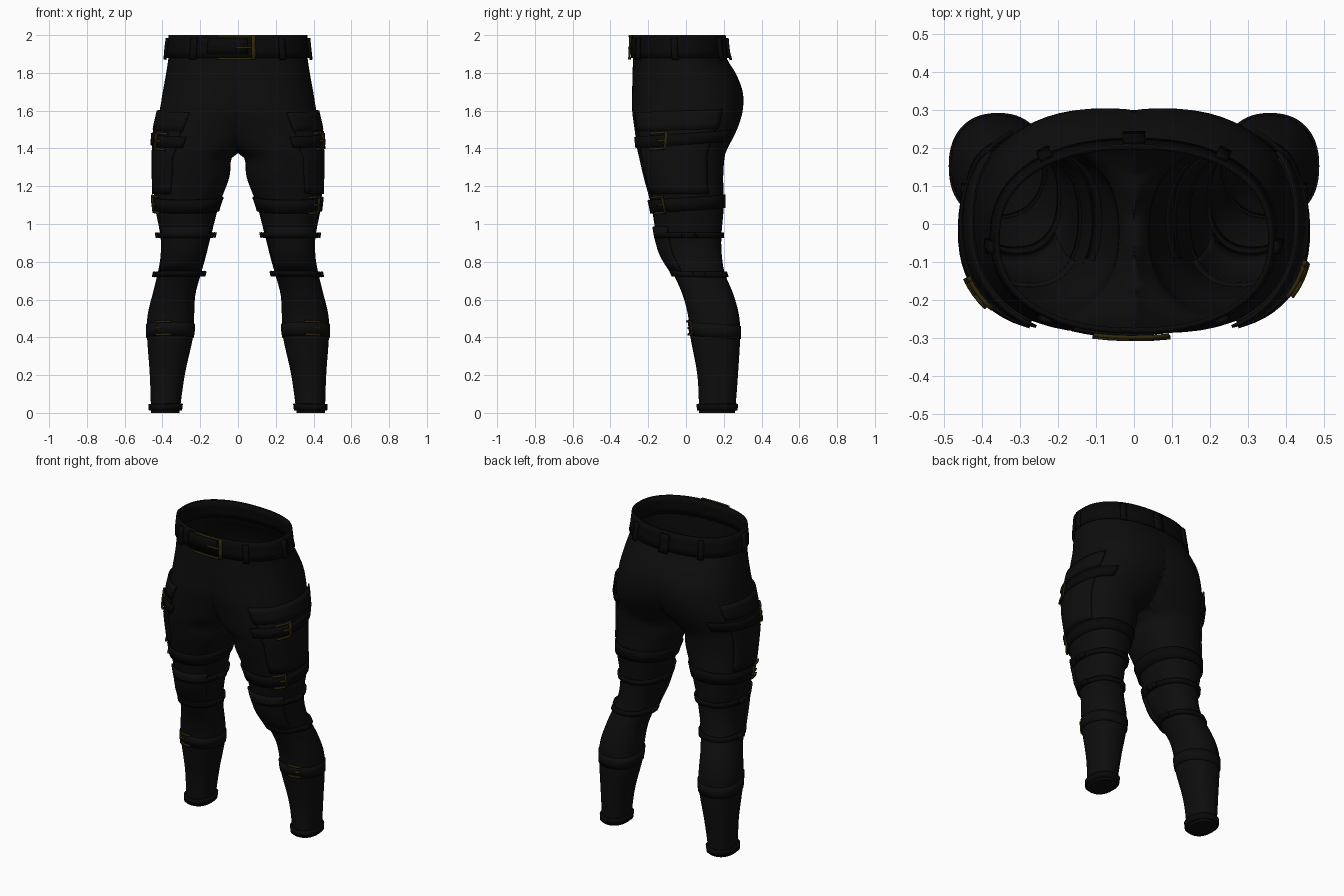
import bpy, bmesh, math

if "Cube" in bpy.data.objects:
    bpy.data.objects.remove(bpy.data.objects["Cube"])


def material(name, rgb):
    m = bpy.data.materials.new(name)
    m.use_nodes = True
    m.diffuse_color = (*rgb, 1)
    bsdf = m.node_tree.nodes["Principled BSDF"]
    bsdf.inputs["Base Color"].default_value = (*rgb, 1)
    bsdf.inputs["Roughness"].default_value = 0.8
    return m


CLOTH = material("black cloth", (0.004, 0.004, 0.004))
LEATHER = material("black leather", (0.0025, 0.0025, 0.0025))
BRASS = material("dark brass", (0.03, 0.021, 0.003))

# Half-body sections: height, inner x, outer x, front y, back y
SECTIONS = [
    (0.0, .31, .46, .07, .26),
    (.2, .282, .467, .06, .275),
    (.42, .235, .482, .02, .287),
    (.52, .232, .478, .01, .28),
    (.63, .225, .452, -.02, .25),
    (.74, .195, .425, -.07, .205),
    (.83, .17, .41, -.125, .19),
    (.93, .145, .41, -.155, .187),
    (1.1, .10, .44, -.185, .20),
    (1.25, .045, .445, -.225, .197),
    (1.36, .028, .445, -.25, .205),
    (1.39, -.035, .445, -.258, .215),
    (1.5, -.14, .437, -.272, .27),
    (1.6, -.22, .415, -.285, .3),
    (1.7, -.29, .398, -.285, .3),
    (1.8, -.36, .38, -.283, .262),
    (1.88, -.368, .368, -.28, .215),
    (2.0, -.355, .355, -.275, .198),
]


def section(z):
    """Smoothly interpolate the section table at height z."""
    last = len(SECTIONS) - 1
    i = 0
    while i < last - 1 and SECTIONS[i + 1][0] <= z:
        i += 1

    def slope(k, c):
        a, b = SECTIONS[max(k - 1, 0)], SECTIONS[min(k + 1, last)]
        return (b[c] - a[c]) / (b[0] - a[0])

    p, q = SECTIONS[i], SECTIONS[i + 1]
    h = q[0] - p[0]
    t = min(max((z - p[0]) / h, 0), 1)
    s = t * t * (3 - 2 * t)
    return [p[c] + (q[c] - p[c]) * s
            + h * t * (1 - t) * ((1 - t) * slope(i, c) - t * slope(i + 1, c))
            for c in range(1, 5)]


def point(z, angle, off=0.0, side=1, tilt=0.0):
    """Point on the garment: angle 0 faces outward, -90 faces the front."""
    inner, outer, front, back = section(z)
    cx, cy = (inner + outer) / 2, (front + back) / 2
    c, s = math.cos(math.radians(angle)), math.sin(math.radians(angle))

    def power(v):
        return math.copysign(abs(v) ** 0.88, v)

    x = cx + ((outer - inner) / 2 + off) * power(c)
    y = cy + ((back - front) / 2 + off) * power(s)
    return (x * side, y, z + tilt * s)


def finish(name, bm, mat):
    mesh = bpy.data.meshes.new(name)
    bm.to_mesh(mesh)
    bm.free()
    mesh.materials.append(mat)
    ob = bpy.data.objects.new(name, mesh)
    bpy.context.collection.objects.link(ob)
    bpy.ops.object.select_all(action="DESELECT")
    ob.select_set(True)
    bpy.context.view_layer.objects.active = ob
    bpy.ops.object.shade_smooth_by_angle(angle=math.radians(40))
    return ob


def add_grid(bm, z0, z1, a0, a1, off, side=1, tilt=0.0):
    """Add a surface-hugging patch; a full turn closes on itself."""
    rows = max(1, round((z1 - z0) / 0.04))
    cols = max(2, round((a1 - a0) / 6))
    full = a1 - a0 >= 360
    grid = []
    for r in range(rows + 1):
        z = z0 + (z1 - z0) * r / rows
        grid.append([bm.verts.new(point(z, a0 + (a1 - a0) * c / cols, off, side, tilt))
                     for c in range(cols if full else cols + 1)])
    for low, high in zip(grid, grid[1:]):
        for c in range(cols):
            d = (c + 1) % len(low)
            face = [low[c], low[d], high[d], high[c]]
            bm.faces.new(face if side > 0 else face[::-1])


def shell(name, patches, off, thick, mat, side=1, tilt=0.0):
    bm = bmesh.new()
    for z0, z1, a0, a1 in patches:
        add_grid(bm, z0, z1, a0, a1, off, side, tilt)
    ob = finish(name, bm, mat)
    mod = ob.modifiers.new("thickness", "SOLIDIFY")
    mod.thickness, mod.offset = thick, -1
    return ob


def buckle(name, z, angle, width, height, off, side=1, tilt=0.0):
    """Three bars joined by one upright."""
    lo, hi, bar = angle - width / 2, angle + width / 2, 0.011
    patches = [(z + k * (height - bar) / 2 - bar / 2,
                z + k * (height - bar) / 2 + bar / 2,
                lo if k else angle, hi) for k in (-1, 0, 1)]
    patches.append((z - height / 2, z + height / 2, hi - 3, hi))
    shell(name, patches, off, 0.01, BRASS, side, tilt)


# Trousers: one half lofted down the leg, then mirrored across the middle
bm = bmesh.new()
ROWS, COLS = 80, 64
rings = []
for r in range(ROWS + 1):
    ring = []
    for c in range(COLS):
        x, y, z = point(2 * r / ROWS, 360 * c / COLS)
        ring.append(bm.verts.new((max(x, 0), y, z)))
    rings.append(ring)
for low, high in zip(rings, rings[1:]):
    for c in range(COLS):
        d = (c + 1) % COLS
        face = [low[c], low[d], high[d], high[c]]
        if any(v.co.x > 1e-5 for v in face):
            bm.faces.new(face)
bm.faces.new(rings[0][::-1])
bmesh.ops.delete(bm, geom=[v for v in bm.verts if not v.link_faces], context="VERTS")
trousers = finish("trousers", bm, CLOTH)
mirror = trousers.modifiers.new("mirror", "MIRROR")
mirror.use_clip = True

# Belt, its loops, loose end and buckle
shell("belt", [(1.88, 2.0, 0, 360)], 0.012, 0.014, LEATHER)
for i, a in enumerate((-125, -55, -4, 55, 90, 125, 184)):
    shell(f"belt_loop_{i + 1}", [(1.87, 1.985, a - 3, a + 3)], 0.026, 0.014, LEATHER)
shell("belt_end", [(1.9, 1.985, -112, -84)], 0.02, 0.008, LEATHER)
buckle("belt_buckle", 1.935, -91, 25, 0.13, 0.028)

# Everything carried on each leg
for label, side in (("left", 1), ("right", -1)):
    def leg(name, patches, off, thick, mat=LEATHER, tilt=0.0):
        shell(f"{label}_{name}", patches, off, thick, mat, side, tilt)

    leg("ankle_cuff", [(0.012, 0.048, 0, 360)], 0.012, 0.014)
    leg("shin_band", [(0.4, 0.47, 0, 360)], 0.005, 0.007, CLOTH, -0.01)
    leg("knee_pad", [(0.75, 0.985, -145, -35)], 0.013, 0.015, CLOTH)
    leg("thigh_pocket", [(1.16, 1.58, -62, 32)], 0.012, 0.014, CLOTH)
    leg("pocket_flap", [(1.5, 1.6, -64, 34)], 0.016, 0.008, CLOTH, 0.01)
    leg("upper_thigh_strap", [(1.42, 1.48, -70, 60)], 0.02, 0.01, LEATHER, 0.02)
    leg("lower_thigh_strap", [(1.07, 1.14, 0, 360)], 0.01, 0.012, LEATHER, 0.015)
    for i, z in enumerate((0.735, 0.94)):
        leg(f"knee_strap_{i + 1}", [(z - 0.014, z + 0.014, 0, 360)], 0.014, 0.016)
        leg(f"knee_strap_tabs_{i + 1}",
            [(z - 0.014, z + 0.014, a - 9, a + 9) for a in (0, 180)], 0.027, 0.014)

    upper, lower = (-27, -45) if side > 0 else (-36, -24)
    buckle(f"{label}_upper_buckle", 1.45, upper, 22, 0.095, 0.028, side, 0.02)
    buckle(f"{label}_lower_buckle", 1.11, lower, 26, 0.095, 0.021, side, 0.015)
    buckle(f"{label}_shin_buckle", 0.44, -74, 34, 0.08, 0.014, side, -0.01)
